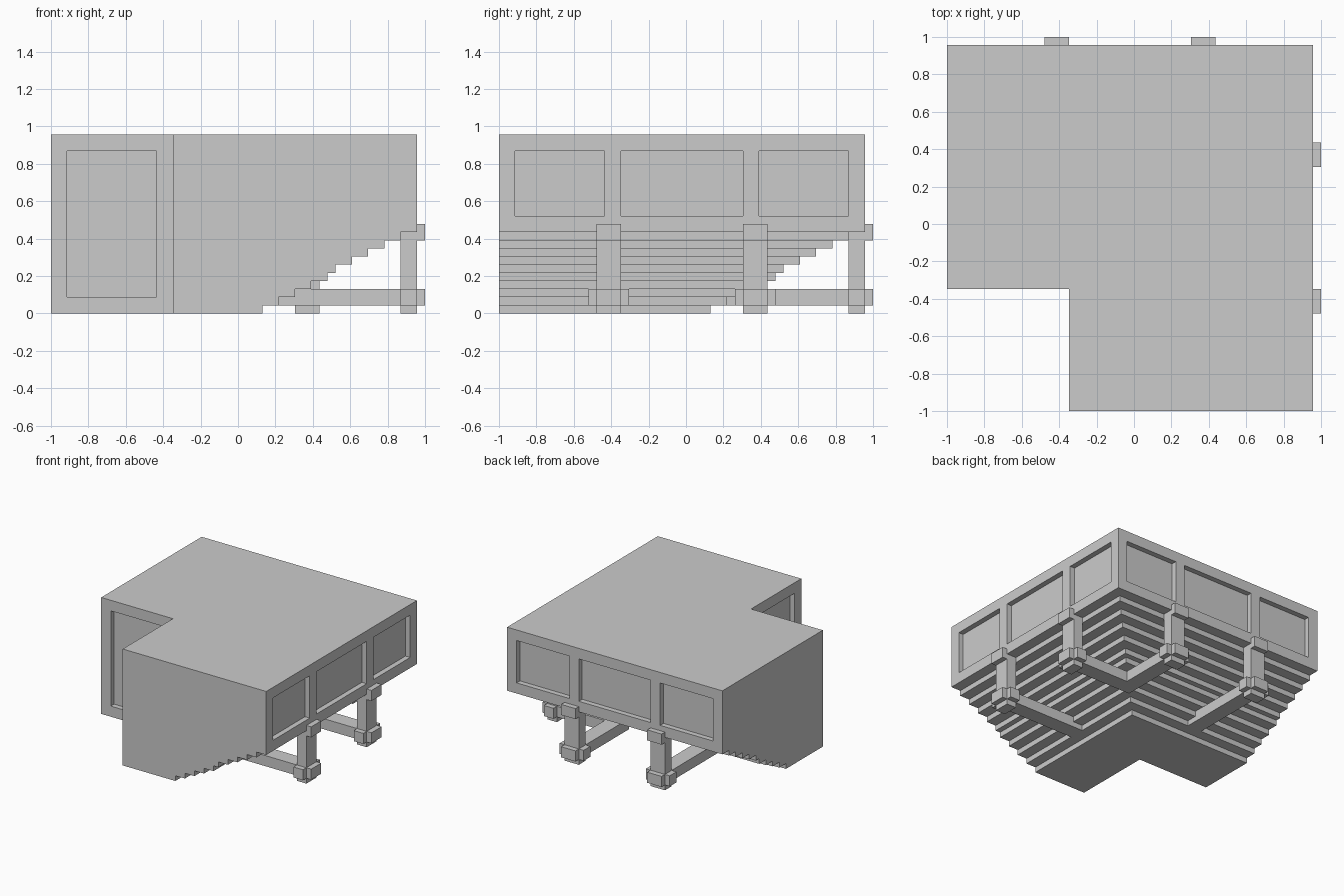
import bpy, bmesh

if "Cube" in bpy.data.objects:
    bpy.data.objects.remove(bpy.data.objects["Cube"])

U = 1 / 23  # the model sits on a regular grid of this step


def finish(name, bm):
    bmesh.ops.recalc_face_normals(bm, faces=bm.faces[:])
    bmesh.ops.scale(bm, vec=(U, U, U), verts=bm.verts[:])
    me = bpy.data.meshes.new(name)
    bm.to_mesh(me)
    bm.free()
    ob = bpy.data.objects.new(name, me)
    bpy.context.collection.objects.link(ob)
    return ob


def box(bm, x0, x1, y0, y1, z0, z1, swap=False):
    if swap:  # mirror across the diagonal x = y
        x0, x1, y0, y1 = y0, y1, x0, x1
    vs = bmesh.ops.create_cube(bm, size=1)["verts"]
    for v in vs:
        v.co.x = x1 if v.co.x > 0 else x0
        v.co.y = y1 if v.co.y > 0 else y0
        v.co.z = z1 if v.co.z > 0 else z0


# Balcony body: inverted-stair profile swept round an L-shaped plan
reach = [3, 5, 7, 9, 11, 12, 14, 16, 18, 20]
profile = []
for i, r in enumerate(reach):
    profile += [(r, i), (r, i + 1)]
profile += [(22, 10), (22, 22)]

bm = bmesh.new()
front = [bm.verts.new((r, -23, z)) for r, z in profile]
corner = [bm.verts.new((r, r, z)) for r, z in profile]
side = [bm.verts.new((-23, r, z)) for r, z in profile]
for a, b in ((front, corner), (corner, side)):
    for i in range(len(profile) - 1):
        bm.faces.new((a[i], a[i + 1], b[i + 1], b[i]))
notch = [[bm.verts.new((x, y, z)) for x, y in ((-23, -8), (-8, -8), (-8, -23))]
         for z in (0, 22)]
low, high = notch
for i in range(2):
    bm.faces.new((low[i], low[i + 1], high[i + 1], high[i]))
bm.faces.new(front + [high[2], low[2]])
bm.faces.new(side + [high[0], low[0]])
for k, ring in ((0, low), (-1, high)):
    bm.faces.new([front[k], corner[k], side[k]] + ring)
body = finish("balcony_body", bm)

# Recessed wall panels
bm = bmesh.new()
for swap in (False, True):
    for y0, y1 in ((-21, -10), (-8, 7), (9, 20)):
        box(bm, 21, 23, y0, y1, 12, 20, swap)
    box(bm, -9, -7, -21, -10, 2, 20, swap)
cutter = finish("panel_cutter", bm)
cutter.hide_render = True
cutter.hide_viewport = True
cut = body.modifiers.new("panels", "BOOLEAN")
cut.operation = "DIFFERENCE"
cut.solver = "EXACT"
cut.object = cutter

# Timber supports: post, top cap, tie beam and side pegs
for side_name, swap in (("right", False), ("back", True)):
    for place, y, inner in (("outer", -11, 5), ("corner", 7, 10 if swap else 7)):
        bm = bmesh.new()
        box(bm, 20, 22, y, y + 3, 0, 9, swap)
        box(bm, 20, 23, y, y + 3, 9, 11, swap)
        box(bm, inner, 23, y, y + 3, 1, 3, swap)
        box(bm, 20, 22, y - 1, y + 4, 1, 3, swap)
        finish(f"{side_name}_{place}_support", bm)
